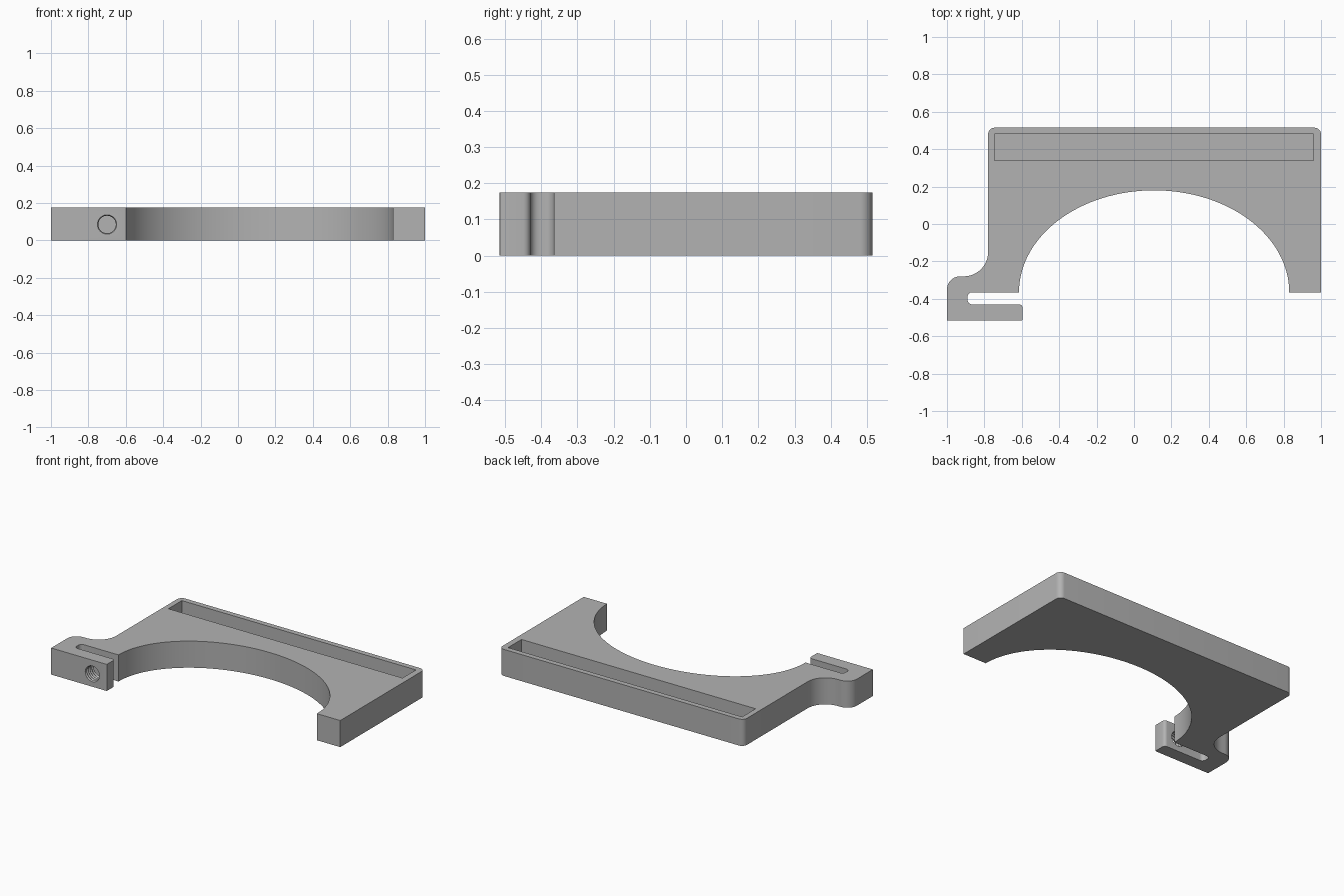
import bpy
import bmesh
from math import cos, sin, pi, radians
from mathutils import Matrix

if "Cube" in bpy.data.objects:
    bpy.data.objects.remove(bpy.data.objects["Cube"], do_unlink=True)

HEIGHT = 0.175

grey = bpy.data.materials.new("plain grey")
grey.use_nodes = True
grey.diffuse_color = (0.45, 0.45, 0.45, 1)
grey.node_tree.nodes["Principled BSDF"].inputs["Base Color"].default_value = (0.45, 0.45, 0.45, 1)


def arc(cx, cy, rx, ry, start, end, steps=10):
    """Points along an elliptical arc, angles in degrees."""
    angles = [radians(start + (end - start) * i / steps) for i in range(steps + 1)]
    return [(cx + rx * cos(a), cy + ry * sin(a)) for a in angles]


def finish(bm, name):
    bmesh.ops.recalc_face_normals(bm, faces=bm.faces)
    mesh = bpy.data.meshes.new(name)
    bm.to_mesh(mesh)
    bm.free()
    obj = bpy.data.objects.new(name, mesh)
    bpy.context.collection.objects.link(obj)
    mesh.materials.append(grey)
    return obj


def prism(name, outline, z0, z1):
    """Extrude a flat outline upwards."""
    bm = bmesh.new()
    face = bm.faces.new([bm.verts.new((x, y, z0)) for x, y in outline])
    top = bmesh.ops.extrude_face_region(bm, geom=[face])["geom"]
    bmesh.ops.translate(bm, vec=(0, 0, z1 - z0),
                        verts=[v for v in top if isinstance(v, bmesh.types.BMVert)])
    return finish(bm, name)


def cut(target, cutter):
    cutter.hide_render = True
    mod = target.modifiers.new("cut", 'BOOLEAN')
    mod.operation = 'DIFFERENCE'
    mod.solver = 'EXACT'
    mod.object = cutter
    bpy.context.view_layer.objects.active = target
    bpy.ops.object.modifier_apply(modifier=mod.name)
    bpy.data.objects.remove(cutter, do_unlink=True)


# Bracket outline: arch, clamp slot, clamp arm, side curve, rounded back
outline = [(1.0, -0.365)]
outline += arc(0.1075, -0.365, 0.7225, 0.545, 0, 180, 64)
outline += arc(-0.865, -0.39, 0.025, 0.025, 90, 180, 6)
outline += arc(-0.865, -0.405, 0.025, 0.025, 180, 270, 6)
outline += arc(-0.615, -0.45, 0.02, 0.02, 90, 0, 6)
outline += arc(-0.6, -0.51, 0.005, 0.005, 0, -90, 3)
outline += [(-1.0, -0.515)]
outline += arc(-0.93, -0.35, 0.07, 0.07, 180, 90)
outline += arc(-0.91, -0.15, 0.13, 0.13, -90, 0, 12)
outline += arc(-0.745, 0.48, 0.035, 0.035, 180, 90, 8)
outline += arc(0.965, 0.48, 0.035, 0.035, 90, 0, 8)
bracket = prism("arched_bracket", outline, 0, HEIGHT)

# Long pocket open at the top
pocket = [(-0.745, 0.34), (0.96, 0.34), (0.96, 0.48), (-0.745, 0.48)]
cut(bracket, prism("pocket_cutter", pocket, 0.035, HEIGHT + 0.1))

# Ridged screw hole through the clamp arm
bm = bmesh.new()
sides, rings = 24, []
for i in range(13):
    radius = 0.053 if i % 2 else 0.047
    y = -0.522 + 0.105 * i / 12
    rings.append([bm.verts.new((radius * cos(2 * pi * k / sides), y, radius * sin(2 * pi * k / sides)))
                  for k in range(sides)])
for a, b in zip(rings, rings[1:]):
    for k in range(sides):
        n = (k + 1) % sides
        bm.faces.new((a[k], a[n], b[n], b[k]))
bm.faces.new(rings[0])
bm.faces.new(rings[-1])
bmesh.ops.transform(bm, matrix=Matrix.Translation((-0.7, 0, 0.085)), verts=bm.verts)
cut(bracket, finish(bm, "screw_hole_cutter"))

# Smooth the curved walls, keep edges sharp
bpy.ops.object.select_all(action='DESELECT')
bracket.select_set(True)
bpy.context.view_layer.objects.active = bracket
bpy.ops.object.shade_smooth_by_angle(angle=radians(25))
